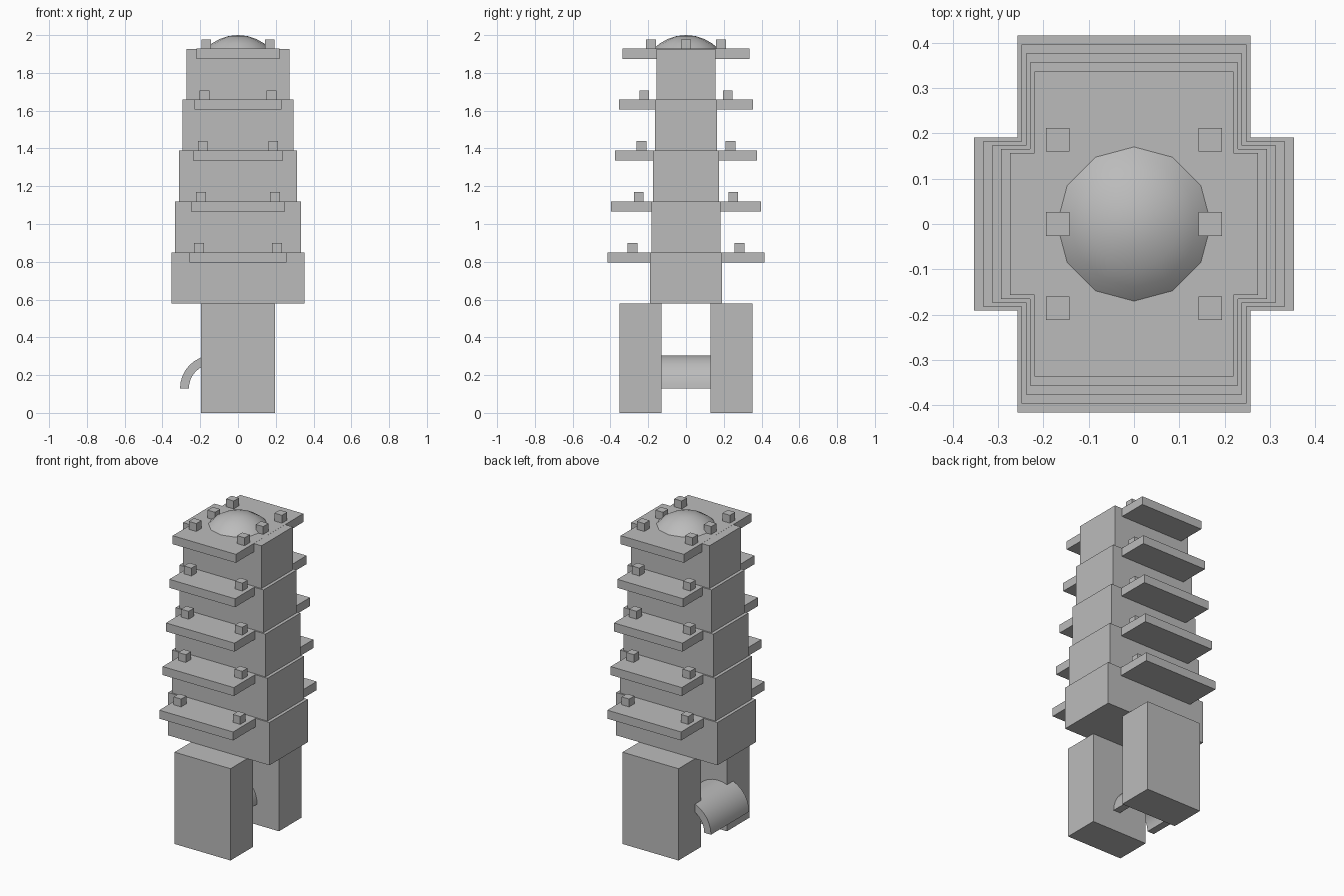
import bpy, bmesh, math
from mathutils import Matrix

cube = bpy.data.objects.get("Cube")
if cube:
    bpy.data.objects.remove(cube, do_unlink=True)

stone = bpy.data.materials.new("grey_stone")
stone.use_nodes = True
GREY = (0.5, 0.5, 0.5, 1)
stone.diffuse_color = GREY
stone.node_tree.nodes["Principled BSDF"].inputs["Base Color"].default_value = GREY


def finish(name, bm, smooth=False):
    bmesh.ops.recalc_face_normals(bm, faces=bm.faces)
    mesh = bpy.data.meshes.new(name)
    bm.to_mesh(mesh)
    bm.free()
    mesh.materials.append(stone)
    obj = bpy.data.objects.new(name, mesh)
    bpy.context.collection.objects.link(obj)
    if smooth:
        bpy.ops.object.select_all(action="DESELECT")
        obj.select_set(True)
        bpy.context.view_layer.objects.active = obj
        bpy.ops.object.shade_smooth_by_angle(angle=math.radians(40))
    return obj


def box(name, half_x, half_y, bottom, top, x=0, y=0):
    bm = bmesh.new()
    bmesh.ops.create_cube(bm, size=1)
    bmesh.ops.scale(bm, vec=(2 * half_x, 2 * half_y, top - bottom), verts=bm.verts)
    bmesh.ops.translate(bm, vec=(x, y, (top + bottom) / 2), verts=bm.verts)
    return finish(name, bm)


# Two slab legs
for side, y in (("front", -0.241), ("back", 0.241)):
    box(side + "_leg", 0.195, 0.112, 0, 0.578, y=y)

# Tapering storeys, each with a balcony slab and corner blocks
BASE, STOREY, SLAB, BLOCK = 0.58, 0.2695, 0.053, 0.026
block_y = (0.283, 0.25, 0.235, 0.221, 0.186)
for i in range(5):
    bottom = BASE + i * STOREY
    top = bottom + STOREY
    box(f"storey_{i + 1}", 0.353 - 0.02 * i, 0.191 - 0.0087 * i, bottom, top)
    box(f"balcony_{i + 1}", 0.257 - 0.0093 * i, 0.416 - 0.02 * i, top - SLAB, top + 0.0005)
    rows = [-block_y[i], block_y[i]] + ([0] if i == 4 else [])
    for y in rows:
        for sx in (-1, 1):
            box(f"block_{i + 1}", BLOCK, BLOCK, top, top + 2 * BLOCK - 0.002,
                x=sx * (0.206 - 0.0095 * i), y=y)

# Shallow twelve-sided dome on the roof
profile = [(0, 2.0), (0.05, 1.995), (0.1, 1.978), (0.14, 1.955), (0.17, 1.928)]
bm = bmesh.new()
verts = [bm.verts.new((0, r, z)) for r, z in profile]
edges = [bm.edges.new(pair) for pair in zip(verts, verts[1:])]
bmesh.ops.spin(bm, geom=verts + edges, cent=(0, 0, 0), axis=(0, 0, 1),
               angle=2 * math.pi, steps=12)
bmesh.ops.remove_doubles(bm, verts=bm.verts, dist=0.0005)
finish("roof_dome", bm, smooth=True)

# Half-ring arch running between the legs
bm = bmesh.new()
section = [bm.verts.new((-0.132 - r, y, 0.13))
           for r, y in ((0.128, -0.19), (0.175, -0.19), (0.175, 0.19), (0.128, 0.19))]
start = bm.faces.new(section)
far_end = bmesh.ops.duplicate(bm, geom=[start])["geom"]
far_end = [v for v in far_end if isinstance(v, bmesh.types.BMVert)]
bmesh.ops.rotate(bm, verts=far_end, cent=(-0.132, 0, 0.13),
                 matrix=Matrix.Rotation(math.pi, 3, "Y"))
bmesh.ops.spin(bm, geom=list(start.edges), cent=(-0.132, 0, 0.13),
               axis=(0, 1, 0), angle=math.pi, steps=16)
bmesh.ops.remove_doubles(bm, verts=bm.verts, dist=0.0005)
finish("arch", bm, smooth=True)
